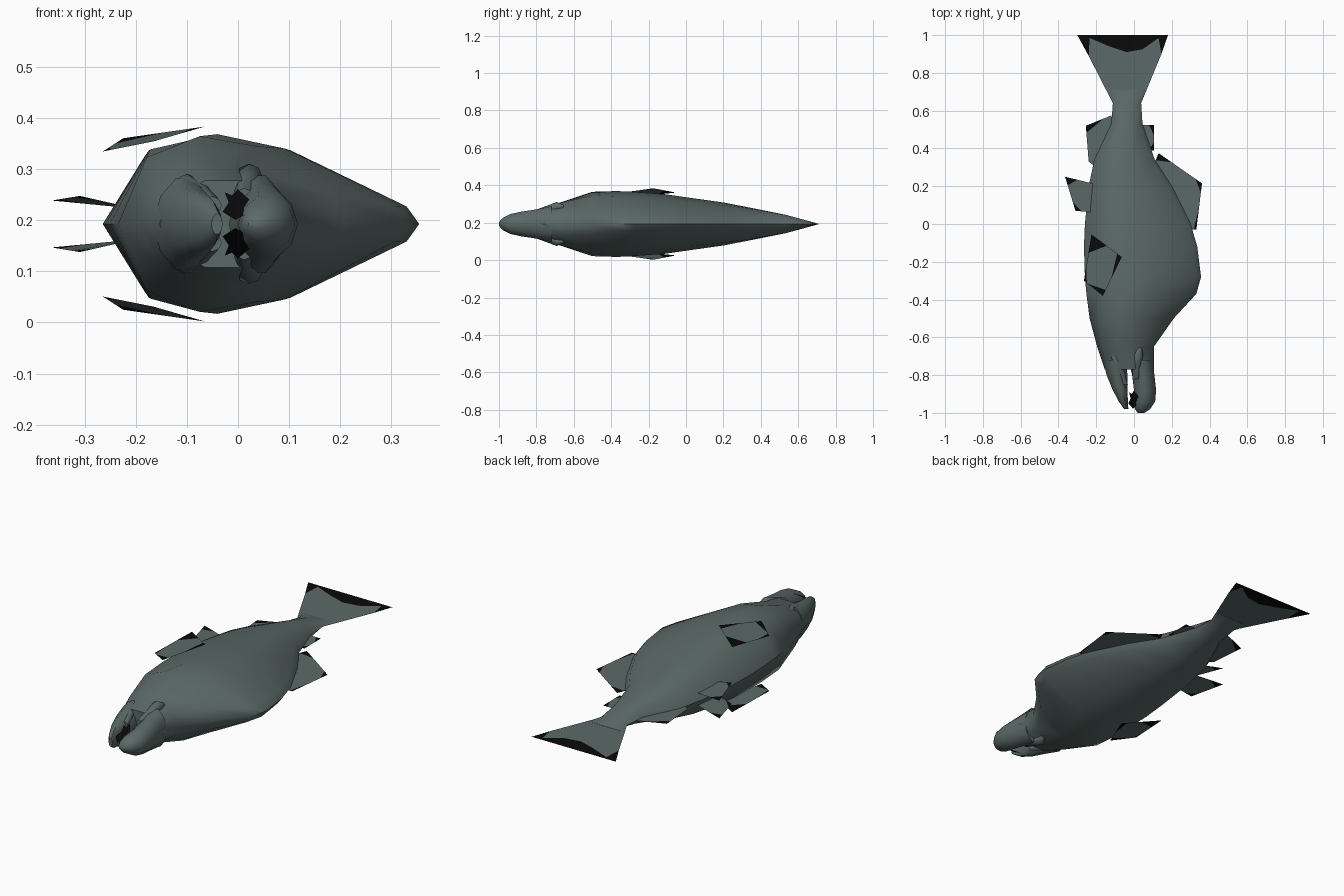
import bpy, bmesh, math

if "Cube" in bpy.data.objects:
    bpy.data.objects.remove(bpy.data.objects["Cube"])

ZC = 0.193  # height of the body's symmetry plane


def material(name, rgb):
    m = bpy.data.materials.new(name)
    m.diffuse_color = (*rgb, 1)
    m.use_nodes = True
    m.node_tree.nodes["Principled BSDF"].inputs["Base Color"].default_value = m.diffuse_color
    return m


SKIN = material("grey green skin", (0.105, 0.142, 0.138))
BLACK = material("black", (0.003, 0.003, 0.003))


def build(name, verts, faces, mats=None, smooth=False):
    me = bpy.data.meshes.new(name)
    me.from_pydata(verts, [], faces)
    me.materials.append(SKIN)
    me.materials.append(BLACK)
    for p, m in zip(me.polygons, mats or []):
        p.material_index = m
    if smooth:
        bm = bmesh.new()
        bm.from_mesh(me)
        bmesh.ops.recalc_face_normals(bm, faces=bm.faces)
        bm.to_mesh(me)
        bm.free()
    ob = bpy.data.objects.new(name, me)
    bpy.context.collection.objects.link(ob)
    if smooth:
        bpy.ops.object.select_all(action='DESELECT')
        ob.select_set(True)
        bpy.context.view_layer.objects.active = ob
        bpy.ops.object.shade_smooth_by_angle(angle=math.radians(50))
    return ob


# Half cross-sections: (fraction across, fraction of half thickness)
HUMP = [(0, 0), (.137, .83), (.363, 1), (.59, .84), (.96, .2), (1, 0)]
ROUND = [(0, 0), (.1, .6), (.35, 1), (.65, 1), (.9, .6), (1, 0)]


def loft(name, stations):
    """Stations: y, belly x, back x, half thickness, hump amount."""
    verts, faces = [], []
    for y, x0, x1, h, k in stations:
        prof = [(a[0] * k + b[0] * (1 - k), a[1] * k + b[1] * (1 - k))
                for a, b in zip(HUMP, ROUND)]
        ring = prof + [(t, -s) for t, s in prof[4:0:-1]]
        verts += [(x0 + (x1 - x0) * t, y, ZC + h * s) for t, s in ring]
    n = 10
    for i in range(len(stations) - 1):
        for j in range(n):
            a, b = i * n + j, i * n + (j + 1) % n
            faces.append((a, b, b + n, a + n))
    faces.append(tuple(range(n)))
    faces.append(tuple(range(len(verts) - n, len(verts))))
    return build(name, verts, faces, smooth=True)


# Body from the mouth corner to the tail root
loft("body", [
    (-.77, -.155, .105, .085, 0), (-.72, -.172, .105, .10, 0),
    (-.65, -.195, .105, .122, .2), (-.5, -.235, .21, .172, .7),
    (-.37, -.252, .33, .176, 1), (-.28, -.26, .355, .172, 1),
    (-.12, -.265, .335, .16, 1), (0, -.26, .3, .143, 1),
    (.2, -.24, .2, .115, .8), (.34, -.21, .11, .088, .4),
    (.53, -.12, .045, .05, 0), (.64, -.112, .038, .02, 0),
    (.71, -.14, .06, .001, 0)])

# Two separate jaws
loft("upper_jaw", [
    (-.72, -.03, .1, .095, 0), (-.8, -.01, .108, .078, 0),
    (-.88, .0, .117, .066, 0), (-.94, .0, .112, .053, 0),
    (-.98, .005, .085, .032, 0), (-1.0, .02, .055, .01, 0)])
loft("lower_jaw", [
    (-.72, -.165, -.04, .09, 0), (-.8, -.145, -.035, .072, 0),
    (-.88, -.112, -.035, .06, 0), (-.94, -.08, -.032, .045, 0),
    (-.98, -.052, -.03, .02, 0)])


def ridge(name, path, side):
    """Tapered tube along points (x, y, z offset, radius)."""
    verts, faces, n = [], [], 8
    for x, y, z, r in path:
        for j in range(n):
            a = 2 * math.pi * j / n
            verts.append((x + r * math.cos(a), y, ZC + side * (z + r * math.sin(a))))
    for i in range(len(path) - 1):
        for j in range(n):
            a, b = i * n + j, i * n + (j + 1) % n
            faces.append((a, b, b + n, a + n))
    faces += [tuple(range(n)), tuple(range(len(verts) - n, len(verts)))]
    return build(name, verts, faces, smooth=True)


def fin(name, pts, cuts):
    """Flat fin; cuts maps a corner to its black fractions (to previous, to next)."""
    n, verts, main, tris = len(pts), [], [], []

    def add(p):
        verts.append((p[0], p[1], ZC + p[2]))
        return len(verts) - 1

    def mix(a, b, f):
        return [u + (v - u) * f for u, v in zip(a, b)]
    for i, p in enumerate(pts):
        if i in cuts:
            f, g = cuts[i]
            a, b = add(mix(p, pts[i - 1], f)), add(mix(p, pts[(i + 1) % n], g))
            main += [a, b]
            tris.append((a, add(p), b))
        else:
            main.append(add(p))
    return build(name, verts, [tuple(main)] + tris, [0] + [1] * len(tris))


# Fins lying in the symmetry plane
fin("dorsal_fin", [(.13, .375, 0), (.36, .215, 0), (.33, -.03, 0),
                   (.26, -.03, 0), (.1, .3, 0)], {0: (.5, .3), 1: (.15, .2), 2: (.5, .2)})
fin("rear_dorsal_fin", [(.0, .525, 0), (.105, .525, 0), (.105, .39, 0), (.05, .39, 0)],
    {1: (.25, .4), 2: (.3, .5)})
fin("anal_fin", [(-.255, .52, 0), (-.12, .575, 0), (-.1, .5, 0), (-.2, .3, 0), (-.24, .33, 0)],
    {0: (.2, .7)})

# Tail fin: skin coloured web with a black notched rim
tail = [(-.112, .64), (.038, .64), (.145, .9), (.13, .985), (.045, .925), (-.04, .91),
        (-.13, .94), (-.235, .985), (-.24, .89), (.18, 1), (-.3, 1)]
build("tail_fin", [(x, y, ZC) for x, y in tail],
      [(0, 1, 2, 3, 4, 5, 6, 7, 8), (2, 9, 3), (9, 10, 7, 6, 5, 4, 3), (10, 8, 7)],
      [0, 1, 1, 1])

# Paired parts on both flanks
for s, label in ((1, "upper"), (-1, "lower")):
    fin(label + "_pectoral_fin",
        [(-.225, -.055, s * .168), (-.065, -.175, s * .191),
         (-.165, -.38, s * .162), (-.265, -.3, s * .142)],
        {0: (.4, .5), 1: (.15, .55), 2: (.15, .8), 3: (.15, .35)})
    fin(label + "_pelvic_fin",
        [(-.365, .25, s * .046), (-.2, .21, s * .03), (-.2, .06, s * .03), (-.31, .07, s * .055)],
        {0: (.25, .4), 3: (.3, .25)})
    ridge(label + "_brow", [(.03, -.655, .09, .012), (.022, -.69, .092, .026),
                            (.018, -.74, .075, .024), (.012, -.82, .05, .02)], s)
    ridge(label + "_lip", [(-.11, -.67, .075, .008), (-.1, -.71, .078, .02),
                           (-.075, -.77, .06, .02), (-.05, -.85, .036, .018)], s)
    # Jagged black teeth between the jaws
    zig = [(-.005, .008), (.02, .022), (.012, .034), (.022, .048), (.0, .068),
           (-.012, .056), (-.026, .062), (-.018, .042), (-.03, .024)]
    build(label + "_teeth", [(x, -.99 + 1.6 * z, ZC + s * z) for x, z in zig],
          [tuple(range(len(zig)))], [1])
